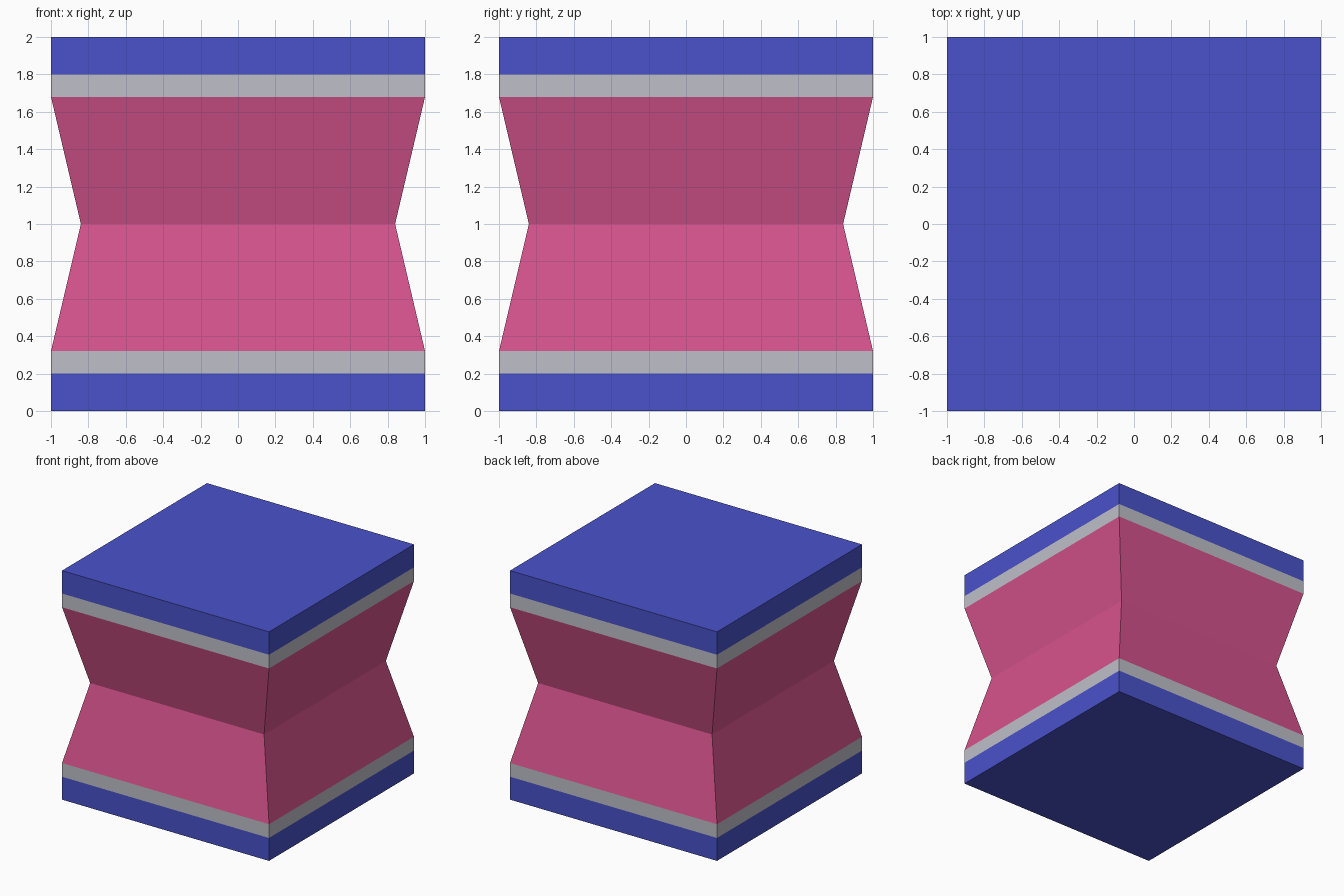
import bpy, bmesh

if "Cube" in bpy.data.objects:
    bpy.data.objects.remove(bpy.data.objects["Cube"])


def srgb(r, g, b):
    lin = [c / 255 / 12.92 if c <= 10 else ((c / 255 + 0.055) / 1.055) ** 2.4 for c in (r, g, b)]
    return (*lin, 1.0)


def material(name, colour):
    m = bpy.data.materials.new(name)
    m.diffuse_color = colour
    m.use_nodes = True
    m.node_tree.nodes["Principled BSDF"].inputs["Base Color"].default_value = m.diffuse_color
    return m


BLUE, GREY, PINK = 0, 1, 2
materials = [material("blue", srgb(74, 82, 203)),
             material("light grey", srgb(191, 191, 201)),
             material("pink", srgb(214, 83, 141))]

# Square profile: (height, half width), and the colour of each band between levels
levels = [(0, 1), (0.20, 1), (0.32, 1), (1.0, 0.84), (1.68, 1), (1.80, 1), (2.0, 1)]
bands = [BLUE, GREY, PINK, PINK, GREY, BLUE]

bm = bmesh.new()
rings = [[bm.verts.new((x * w, y * w, z)) for x, y in ((-1, -1), (1, -1), (1, 1), (-1, 1))]
         for z, w in levels]

# Side walls of every band
for lower, upper, colour in zip(rings, rings[1:], bands):
    for i in range(4):
        j = (i + 1) % 4
        bm.faces.new((lower[i], lower[j], upper[j], upper[i])).material_index = colour

# Top and bottom caps
bm.faces.new(rings[-1]).material_index = BLUE
bm.faces.new(rings[0][::-1]).material_index = BLUE

mesh = bpy.data.meshes.new("pinched_block")
bm.to_mesh(mesh)
bm.free()
for m in materials:
    mesh.materials.append(m)
block = bpy.data.objects.new("pinched_block", mesh)
bpy.context.collection.objects.link(block)
